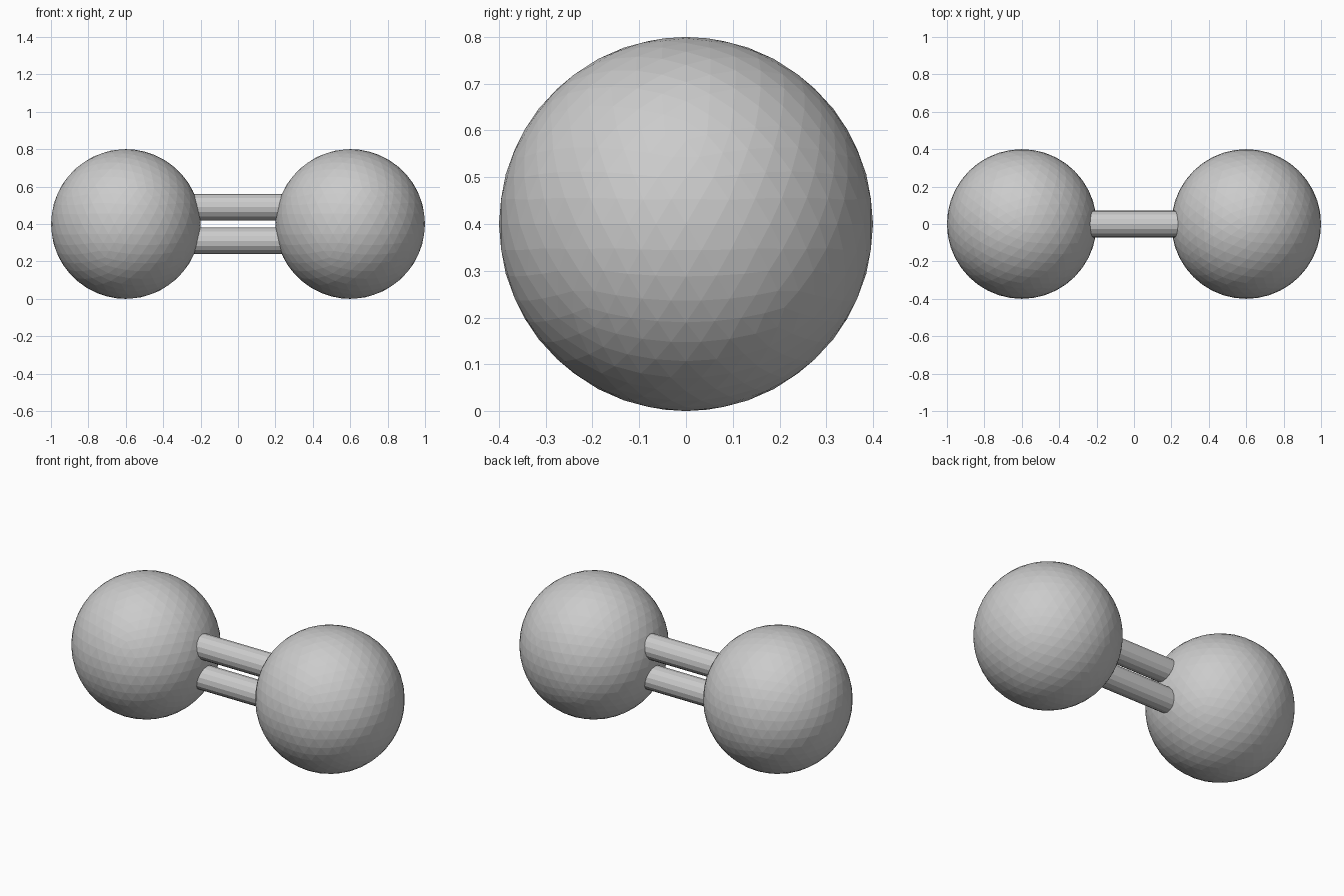
import bpy
from math import radians

if "Cube" in bpy.data.objects:
    bpy.data.objects.remove(bpy.data.objects["Cube"], do_unlink=True)

RADIUS = 0.4
CENTRE_X = 0.6
ROD_RADIUS = 0.071
ROD_OFFSET = 0.09

grey = bpy.data.materials.new("light_grey")
grey.use_nodes = True
colour = (0.6, 0.6, 0.6, 1)
grey.diffuse_color = colour
grey.node_tree.nodes["Principled BSDF"].inputs["Base Color"].default_value = colour


def finish(name):
    obj = bpy.context.object
    obj.name = name
    obj.data.materials.append(grey)


# Faceted balls at both ends
for name, side in (("right_ball", -1), ("left_ball", 1)):
    bpy.ops.mesh.primitive_ico_sphere_add(
        subdivisions=4, radius=RADIUS, location=(side * CENTRE_X, 0, RADIUS))
    finish(name)

# Two parallel rods joining the balls
for name, side in (("lower_rod", -1), ("upper_rod", 1)):
    bpy.ops.mesh.primitive_cylinder_add(
        vertices=16, radius=ROD_RADIUS, depth=2 * CENTRE_X,
        location=(0, 0, RADIUS + side * ROD_OFFSET),
        rotation=(0, radians(90), 0))
    finish(name)
